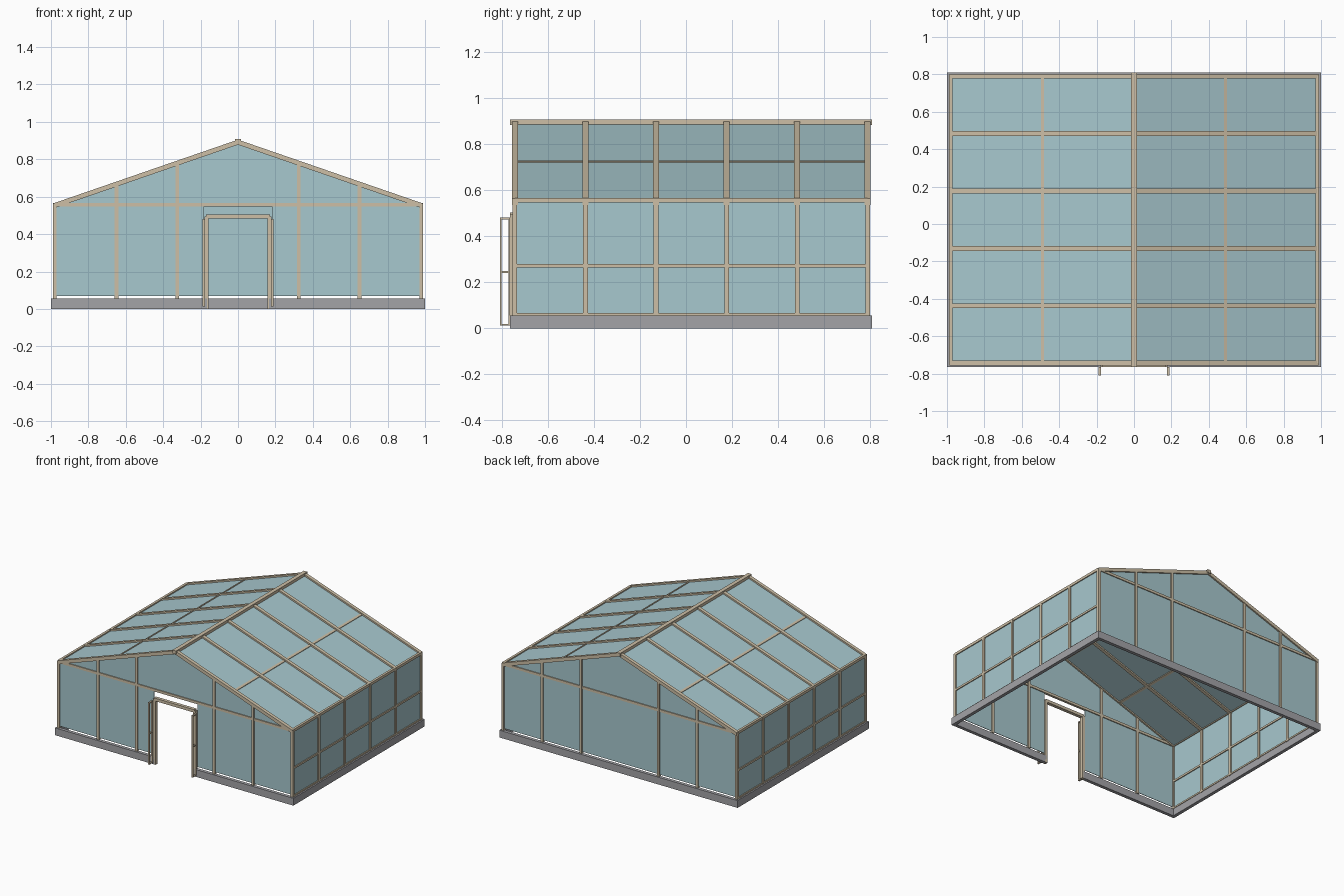
import bpy, bmesh

if "Cube" in bpy.data.objects:
    bpy.data.objects.remove(bpy.data.objects["Cube"])


def material(name, rgb):
    m = bpy.data.materials.new(name)
    m.diffuse_color = (*rgb, 1)
    m.use_nodes = True
    m.node_tree.nodes["Principled BSDF"].inputs["Base Color"].default_value = m.diffuse_color
    return m


WOOD = material("tan timber", (0.61, 0.52, 0.38))
GLASS = material("pale blue glass", (0.39, 0.58, 0.62))
CURB = material("grey curb", (0.37, 0.37, 0.39))


def prism(name, pts, y0, y1, mat):
    """Extrude an x-z outline from y0 to y1."""
    bm = bmesh.new()
    f = bm.faces.new([bm.verts.new((x, y0, z)) for x, z in pts])
    ext = bmesh.ops.extrude_face_region(bm, geom=[f])
    vs = [v for v in ext["geom"] if isinstance(v, bmesh.types.BMVert)]
    bmesh.ops.translate(bm, verts=vs, vec=(0, y1 - y0, 0))
    bmesh.ops.recalc_face_normals(bm, faces=bm.faces)
    me = bpy.data.meshes.new(name)
    bm.to_mesh(me)
    bm.free()
    me.materials.append(mat)
    ob = bpy.data.objects.new(name, me)
    bpy.context.collection.objects.link(ob)
    return ob


def box(name, x, y, z, mat):
    pts = [(x[0], z[0]), (x[1], z[0]), (x[1], z[1]), (x[0], z[1])]
    return prism(name, pts, y[0], y[1], mat)


def around(c, w):
    return (c - w / 2, c + w / 2)


def flip(s, a, b):
    return (a, b) if s > 0 else (-b, -a)


def roof(x):
    return 0.905 - 0.345 * abs(x)


def slope(name, s, x0, x1, top, bottom, y, mat):
    """Strip following the roof pitch, measured down from its top line."""
    pts = [(s * x0, roof(x0) - top), (s * x1, roof(x1) - top),
           (s * x1, roof(x1) - bottom), (s * x0, roof(x0) - bottom)]
    return prism(name, pts, y[0], y[1], mat)


FRONT, BACK = -0.765, 0.81
Y0, Y1 = -0.744, 0.79
BAYS = [Y0 + (Y1 - Y0) * i / 5 for i in range(6)]
T = 0.02

# Curb ring, open at the doorway
box("back_curb", (-0.975, 0.975), (BACK - 0.025, BACK), (0, 0.055), CURB)
for s in (1, -1):
    box("side_curb", flip(s, 0.975, 1.0), (FRONT, BACK), (0, 0.055), CURB)
    box("front_curb", flip(s, 0.165, 0.975), (FRONT, FRONT + 0.025), (0, 0.055), CURB)

# Side walls: glass, posts and rails
for s in (1, -1):
    box("side_glass", flip(s, 0.978, 0.982), (Y0, Y1), (0.06, 0.56), GLASS)
    for y in BAYS:
        box("side_post", flip(s, 0.97, 0.99), around(y, T), (0.05, 0.56), WOOD)
    for z, h in ((0.06, 0.012), (0.272, 0.015), (0.557, 0.02)):
        box("side_rail", flip(s, 0.971, 0.989), (Y0, Y1), around(z, h), WOOD)

# Roof: rafters, glass, purlins and ridge
for s in (1, -1):
    slope("roof_glass", s, 0, 0.985, 0.012, 0.016, (Y0, Y1), GLASS)
    slope("roof_purlin", s, 0.482, 0.498, 0.008, 0.022, (Y0, Y1), WOOD)
    for y in BAYS:
        slope("rafter", s, 0, 0.987, 0, 0.027, around(y, 0.026), WOOD)
box("ridge_beam", (-0.015, 0.015), (FRONT, BACK), (0.884, 0.909), WOOD)

# Gable ends: glass, cross beam and studs
top = [(0.98, 0.555), (0, 0.89), (-0.98, 0.555), (-0.98, 0.068)]
door_notch = [(-0.182, 0.068), (-0.182, 0.55), (0.182, 0.55), (0.182, 0.068)]
prism("back_glass", top + [(0.98, 0.068)], *around(Y1, 0.004), GLASS)
prism("front_glass", top + door_notch + [(0.98, 0.068)], *around(Y0, 0.004), GLASS)
for y in (Y0, Y1):
    box("gable_beam", (-0.97, 0.97), around(y, 0.018), (0.547, 0.566), WOOD)
    for s in (1, -1):
        for x in (0.325, 0.65):
            box("gable_stud", around(s * x, T), around(y, T),
                (0.055, roof(x) - 0.02), WOOD)

# Door frame
dy = (FRONT, -0.74)
box("door_header", (-0.17, 0.17), dy, (0.483, 0.505), WOOD)
for s in (1, -1):
    box("door_jamb", flip(s, 0.157, 0.178), dy, (0, 0.495), WOOD)

# Narrow open door leaves, standing out from the front
for s in (1, -1):
    x = flip(s, 0.177, 0.189)
    for y in (-0.8065, -0.768):
        box("leaf_stile", x, around(y, 0.007), (0.012, 0.482), WOOD)
    for z in (0.016, 0.245, 0.478):
        box("leaf_rail", x, (-0.805, -0.768), around(z, 0.008), WOOD)
